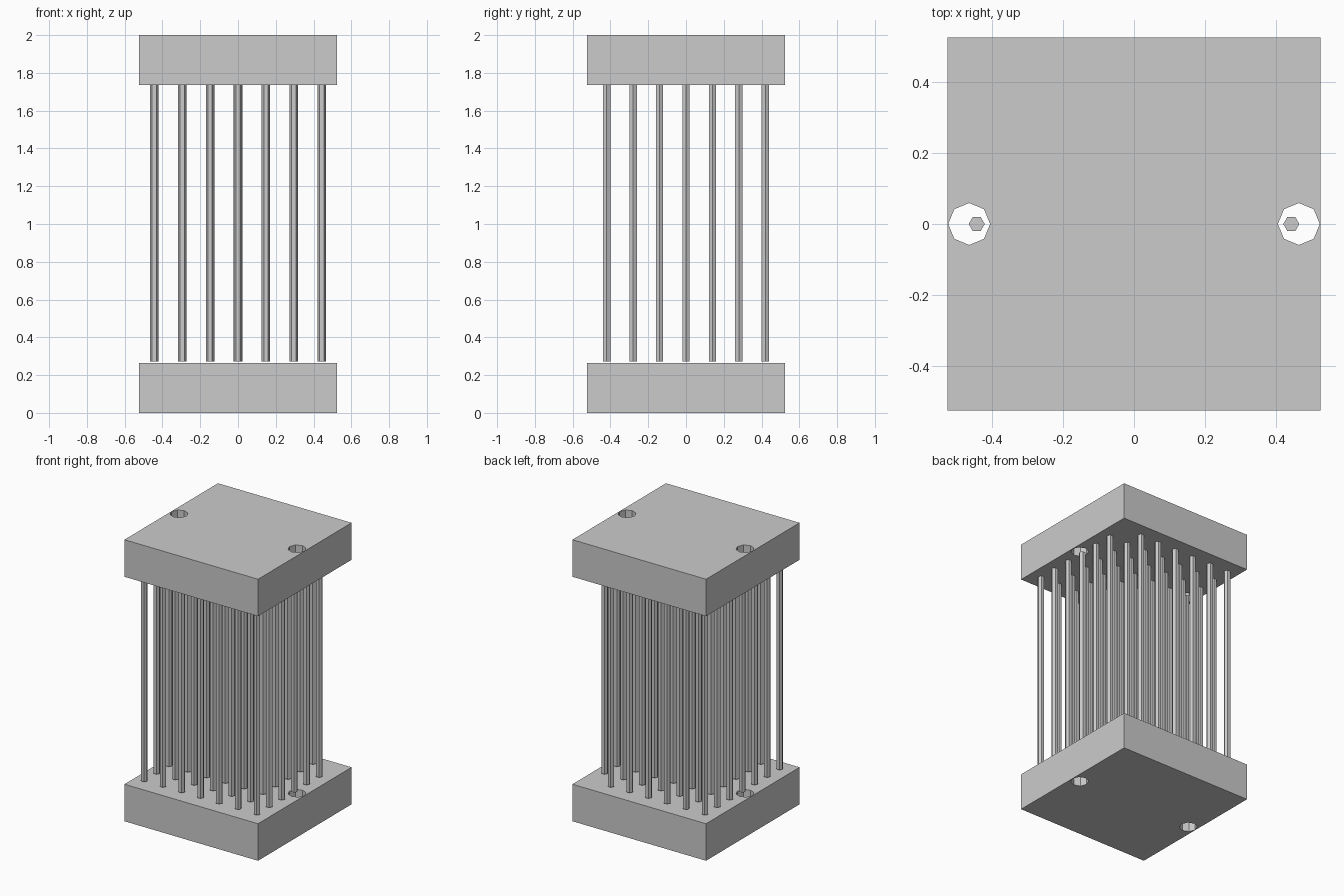
import bpy, bmesh
from math import cos, sin, tau
from mathutils import Matrix

cube = bpy.data.objects.get("Cube")
if cube:
    bpy.data.objects.remove(cube, do_unlink=True)

# Single grey material
grey = bpy.data.materials.new("light grey")
grey.use_nodes = True
grey.diffuse_color = (0.6, 0.6, 0.6, 1)
grey.node_tree.nodes["Principled BSDF"].inputs["Base Color"].default_value = (0.6, 0.6, 0.6, 1)

HALF = 0.525
THICK = 0.263
HOLE_X, HOLE_R = 0.464, 0.059


def add_object(name, bm):
    mesh = bpy.data.meshes.new(name)
    bm.to_mesh(mesh)
    bm.free()
    mesh.materials.append(grey)
    obj = bpy.data.objects.new(name, mesh)
    bpy.context.collection.objects.link(obj)
    return obj


def ring(bm, points, z):
    verts = [bm.verts.new((x, y, z)) for x, y in points]
    return [bm.edges.new((a, b)) for a, b in zip(verts, verts[1:] + verts[:1])]


# Square block with two octagonal holes right through it
def block(name, z):
    bm = bmesh.new()
    edges = ring(bm, [(-HALF, -HALF), (HALF, -HALF), (HALF, HALF), (-HALF, HALF)], z)
    for side in (-1, 1):
        octagon = [(side * HOLE_X + HOLE_R * cos(tau * i / 8), HOLE_R * sin(tau * i / 8))
                   for i in range(8)]
        edges += ring(bm, octagon, z)
    bmesh.ops.triangle_fill(bm, edges=edges, use_beauty=True, normal=(0, 0, 1))
    result = bmesh.ops.extrude_face_region(bm, geom=bm.faces[:], use_keep_orig=True)
    top = [v for v in result["geom"] if isinstance(v, bmesh.types.BMVert)]
    bmesh.ops.translate(bm, verts=top, vec=(0, 0, THICK))
    bmesh.ops.recalc_face_normals(bm, faces=bm.faces[:])
    return add_object(name, bm)


block("bottom_block", 0)
block("top_block", 2 - THICK)

# Grid of hexagonal rods, with the back left corner position empty
COUNT = 7
LOW, HIGH = 0.272, 1.735
bm = bmesh.new()
for i in range(COUNT):
    for j in range(COUNT):
        if i == j == COUNT - 1:
            continue
        x = 0.1476 * (i - 3)
        y = 0.14 * (j - 3)
        place = Matrix.Translation((x, y, (LOW + HIGH) / 2)) @ Matrix.Rotation(tau / 4, 4, "Z")
        bmesh.ops.create_cone(bm, cap_ends=True, segments=6, radius1=0.0225,
                              radius2=0.0225, depth=HIGH - LOW, matrix=place)
add_object("rods", bm)
